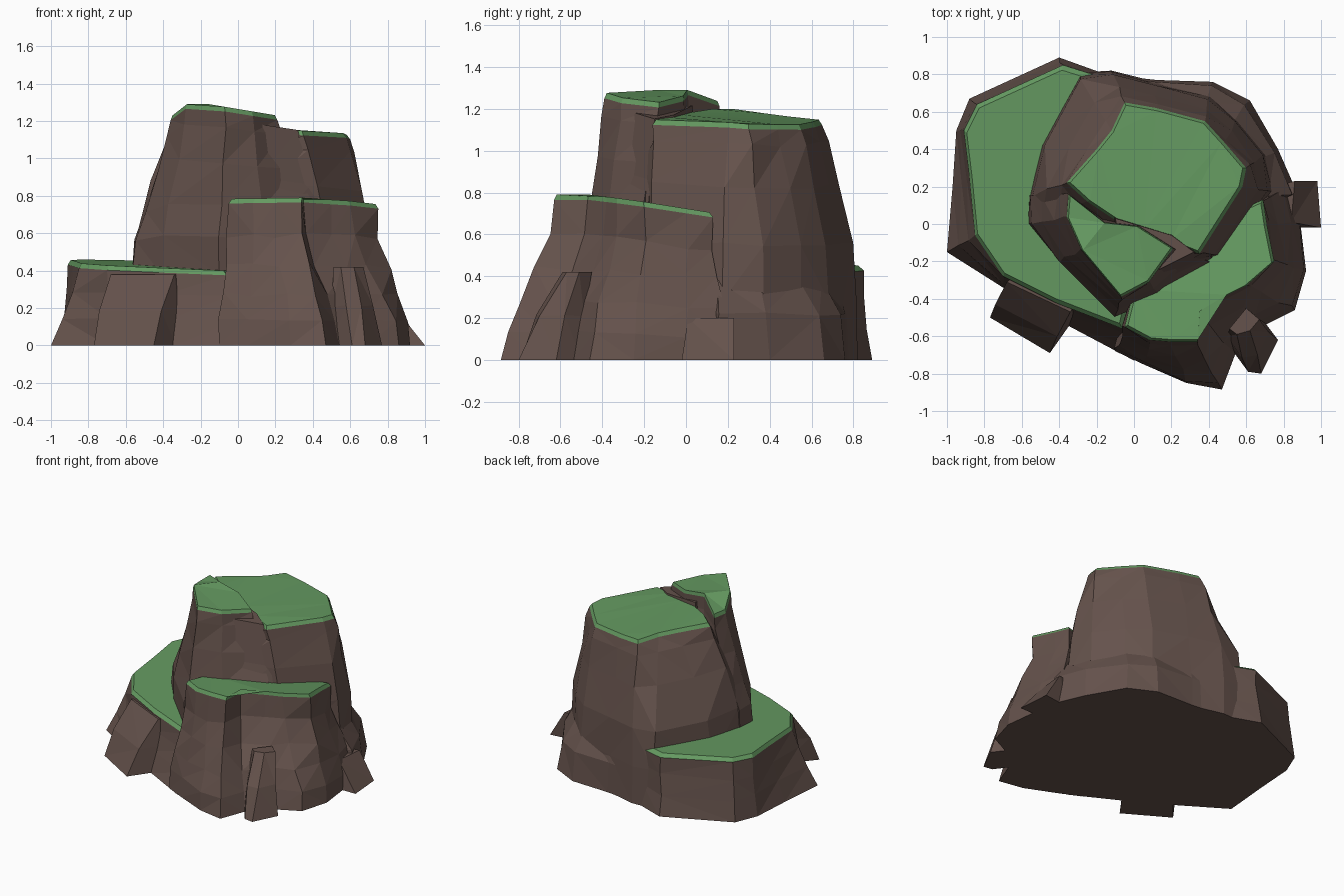
import bpy
import bmesh
import random
from mathutils import Vector

random.seed(4)

default_cube = bpy.data.objects.get("Cube")
if default_cube:
    bpy.data.objects.remove(default_cube, do_unlink=True)


def make_material(name, colour):
    mat = bpy.data.materials.new(name)
    mat.use_nodes = True
    mat.diffuse_color = colour
    shader = mat.node_tree.nodes["Principled BSDF"]
    shader.inputs["Base Color"].default_value = colour
    shader.inputs["Roughness"].default_value = 0.9
    return mat


ROCK = make_material("brown rock", (0.13, 0.085, 0.072, 1))
GRASS = make_material("green grass", (0.13, 0.325, 0.12, 1))


def build_rock(name, foot, top, height, profile, grassy=True, rough=0.009):
    """Loft a foot outline up to a top outline.

    height(x, y) gives the top surface; profile lists (height share, blend)
    pairs for the rings between; grassy rocks get a bevelled green cap.
    """
    bm = bmesh.new()
    count = len(foot)
    foot = [Vector((x, y, 0)) for x, y in foot]
    top = [Vector((x, y, height(x, y))) for x, y in top]
    lip = 0.025 if grassy else 0
    rings = [[bm.verts.new(p) for p in foot]]

    # Weathered rings of the cliff
    for share, blend in profile:
        ring = []
        for low, high in zip(foot, top):
            p = low.lerp(high, blend)
            p.z = (high.z - lip) * share
            p += Vector([random.uniform(-rough, rough) for axis in p])
            ring.append(bm.verts.new(p))
        rings.append(ring)

    # Top edge, then the inset rim of the grass
    rings.append([bm.verts.new(p - Vector((0, 0, lip))) for p in top])
    if grassy:
        centre = sum(top, Vector()) / count
        rim = []
        for p in top:
            inner = p.lerp(centre, 0.04)
            inner.z = p.z
            rim.append(bm.verts.new(inner))
        rings.append(rim)

    for level, (lower, upper) in enumerate(zip(rings, rings[1:])):
        for i in range(count):
            j = (i + 1) % count
            face = bm.faces.new((lower[i], lower[j], upper[j], upper[i]))
            face.material_index = int(grassy and level == len(rings) - 2)
    bm.faces.new(rings[0])
    cap = bm.faces.new(rings[-1])
    cap.material_index = int(grassy)

    bmesh.ops.triangulate(bm, faces=bm.faces[:])
    bmesh.ops.recalc_face_normals(bm, faces=bm.faces[:])
    mesh = bpy.data.meshes.new(name)
    bm.to_mesh(mesh)
    bm.free()
    mesh.materials.append(ROCK)
    mesh.materials.append(GRASS)
    obj = bpy.data.objects.new(name, mesh)
    bpy.context.collection.objects.link(obj)
    return obj


# Main tower at the back
build_rock(
    "main_tower",
    [(-.57, .14), (-.51, .42), (-.3, .81), (-.12, .82), (.12, .76), (.4, .68), (.55, .56),
     (.7, .37), (.74, .18), (.5, -.16), (.1, -.42), (-.1, -.44), (-.36, -.26), (-.53, -.04)],
    [(-.36, .22), (-.2, .4), (-.12, .5), (-.05, .65), (.12, .62), (.38, .55), (.48, .44),
     (.6, .3), (.58, .2), (.35, -.16), (.2, -.1), (.05, -.04), (-.1, .02), (-.25, .12)],
    lambda x, y: min(1.19 - .07 * x - .07 * y, 1.18 + .2 * y),
    [(.25, .03), (.5, .12), (.75, .5), (.93, .85)])

# Flared skirt around the back of the tower
build_rock(
    "back_skirt",
    [(-.15, .8), (.12, .77), (.42, .76), (.62, .66), (.77, .4), (.88, .15), (.5, 0), (0, .4)],
    [(-.12, .74), (.12, .72), (.38, .65), (.53, .54), (.67, .35), (.72, .15), (.5, 0), (0, .4)],
    lambda x, y: .38, [(.58, .25)], grassy=False)

# Highest peak, split off from the front of the tower
build_rock(
    "front_peak",
    [(-.56, .15), (-.56, 0), (-.41, -.2), (-.1, -.5), (.15, -.4), (.5, -.24),
     (.1, 0), (-.2, .1)],
    [(-.35, .16), (-.36, .04), (-.28, -.14), (-.07, -.39), (.08, -.31), (.21, -.13),
     (.02, -.01), (-.16, .01)],
    lambda x, y: min(1.3, 1.265 - .16 * x, 1.5 + .75 * x),
    [(.3, 0), (.46, .06), (.6, .32), (.78, .7), (.93, .93)])

# Bare shoulder bridging the peak and the tower
build_rock(
    "rock_shoulder",
    [(-.05, -.46), (.15, -.4), (.48, -.2), (.3, .1), (-.2, .1)],
    [(-.03, -.33), (.1, -.26), (.32, -.15), (.2, -.06), (-.1, .03)],
    lambda x, y: 1.2 - .15 * x, [(.5, .15), (.75, .6)], grassy=False)

# Low crescent ledge
build_rock(
    "low_ledge",
    [(-1, -.15), (-.97, .2), (-.95, .5), (-.88, .67), (-.4, .89), (-.15, .8), (-.3, .3),
     (.1, -.3), (0, -.73), (-.34, -.55), (-.7, -.34)],
    [(-.85, -.06), (-.88, .25), (-.91, .5), (-.84, .64), (-.38, .85), (-.22, .8), (-.3, .3),
     (0, -.3), (-.06, -.56), (-.42, -.42), (-.7, -.28)],
    lambda x, y: .415 - .03 * x + .03 * y,
    [(.35, .45), (.7, .77)])

# Middle ledge
build_rock(
    "middle_ledge",
    [(-.1, -.68), (.05, -.75), (.28, -.85), (.47, -.885), (.54, -.7), (.7, -.54), (.86, -.46),
     (.92, -.25), (.89, 0), (.84, .2), (.4, .1), (0, -.3)],
    [(-.05, -.55), (.08, -.62), (.2, -.63), (.34, -.63), (.35, -.47), (.5, -.38), (.6, -.33),
     (.75, -.2), (.71, 0), (.69, .13), (.4, 0), (0, -.35)],
    lambda x, y: min(.785, .715 - .15 * y) + .015 * x,
    [(.17, .1), (.36, .32), (.57, .65), (.77, .95)], rough=.014)

# Bare outcrops around the foot
build_rock(
    "left_outcrop",
    [(-.77, -.5), (-.45, -.69), (-.33, -.52), (-.6, -.3)],
    [(-.68, -.31), (-.34, -.47), (-.3, -.4), (-.6, -.25)],
    lambda x, y: .38, [(.5, .4)], grassy=False)
build_rock(
    "front_pillar",
    [(.5, -.64), (.61, -.79), (.68, -.8), (.77, -.62), (.68, -.5)],
    [(.51, -.56), (.55, -.59), (.62, -.57), (.67, -.51), (.6, -.45)],
    lambda x, y: .42, [(.5, .4)], grassy=False)
build_rock(
    "right_outcrop",
    [(.76, -.02), (1, -.02), (.98, .23), (.76, .2)],
    [(.74, 0), (.84, .01), (.86, .23), (.74, .2)],
    lambda x, y: .2, [], grassy=False)
